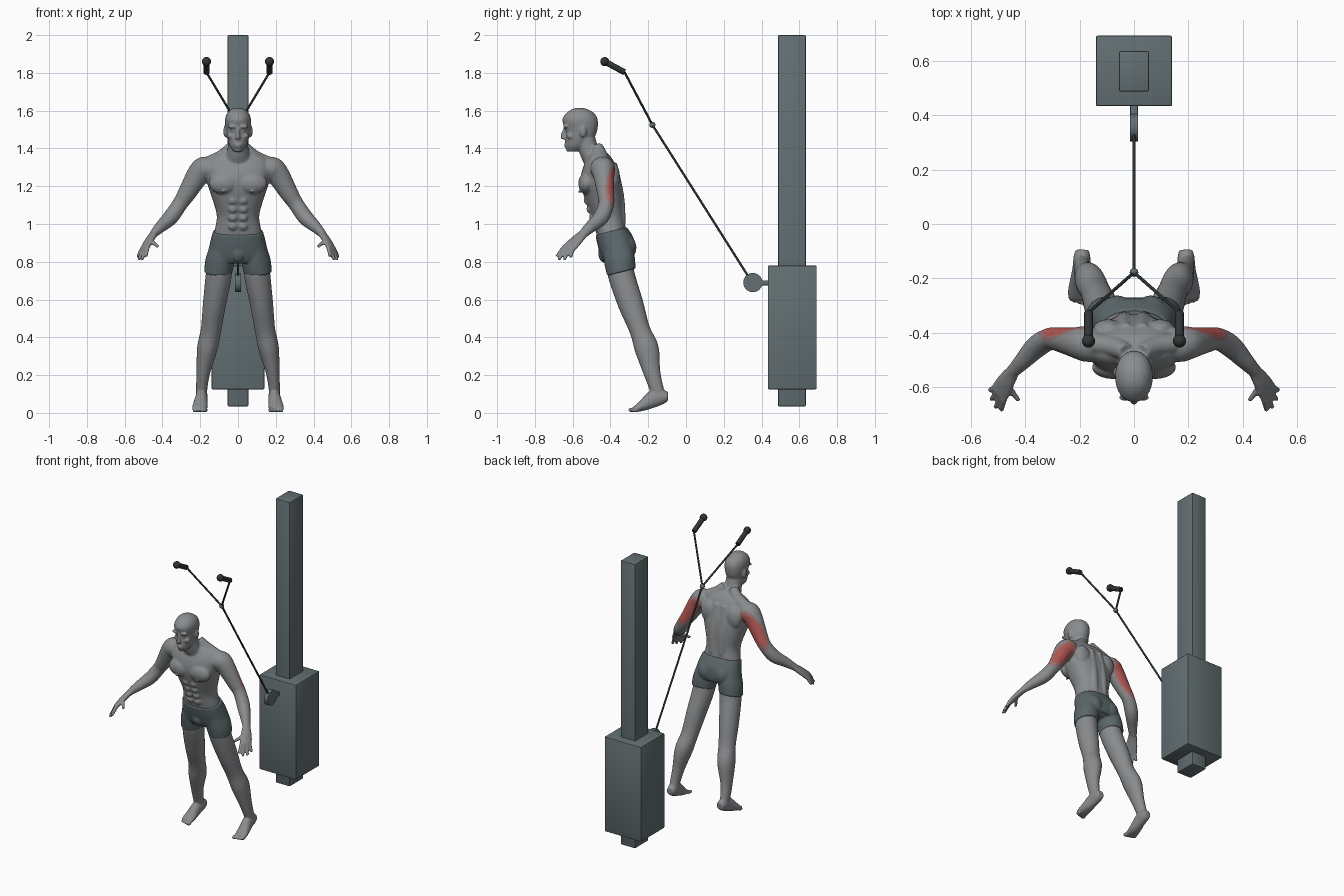
import bpy, bmesh, math
from mathutils import Vector, Matrix

if "Cube" in bpy.data.objects:
    bpy.data.objects.remove(bpy.data.objects["Cube"])


def material(name, r, g, b):
    m = bpy.data.materials.new(name)
    m.use_nodes = True
    m.diffuse_color = (r, g, b, 1)
    m.node_tree.nodes["Principled BSDF"].inputs["Base Color"].default_value = (r, g, b, 1)
    return m


skin = material("grey skin", .25, .26, .27)
red = material("muscle red", .47, .10, .09)
faded_red = material("faded muscle red", .34, .17, .165)
cloth = material("shorts slate", .105, .135, .145)
steel = material("machine slate", .125, .16, .17)
cable_dark = material("cable dark", .025, .032, .032)
grip_dark = material("grip charcoal", .03, .035, .035)


def finish(name, bm, mats, smooth=None):
    bmesh.ops.recalc_face_normals(bm, faces=bm.faces)
    mesh = bpy.data.meshes.new(name)
    bm.to_mesh(mesh)
    bm.free()
    ob = bpy.data.objects.new(name, mesh)
    bpy.context.collection.objects.link(ob)
    for m in mats:
        mesh.materials.append(m)
    if smooth:
        bpy.ops.object.select_all(action='DESELECT')
        ob.select_set(True)
        bpy.context.view_layer.objects.active = ob
        bpy.ops.object.shade_smooth_by_angle(angle=math.radians(smooth))
    return ob


def spline(stations, steps=4):
    """Smooth curve through the stations, keeping the end points."""
    p = [Vector(s) for s in stations]
    p = [p[0]] + p + [p[-1]]
    out = []
    for a, b, c, d in zip(p, p[1:], p[2:], p[3:]):
        for i in range(steps):
            t = i / steps
            out.append(b + (c - a) * t / 2 + (a * 2 - b * 5 + c * 4 - d) * t * t / 2
                       + (b * 3 - a - c * 3 + d) * t ** 3 / 2)
    return out + [p[-1]]


def loft(bm, stations, side=1, ref=(1, 0, 0), normal=None, power=2, n=28):
    """Closed tube through stations of x, y, z, width radius, depth radius."""
    pts = spline(stations)
    pos = [Vector((s[0] * side, s[1], s[2])) for s in pts]
    ref = Vector((ref[0] * side, ref[1], ref[2]))
    rings = []
    for i, c in enumerate(pos):
        t = Vector(normal) if normal else pos[min(i + 1, len(pos) - 1)] - pos[max(i - 1, 0)]
        t.normalize()
        u = (ref - t * ref.dot(t)).normalized()
        v = t.cross(u)
        ring = []
        for k in range(n):
            a = math.tau * k / n
            cx, cy = math.cos(a), math.sin(a)
            x = math.copysign(abs(cx) ** (2 / power), cx) * pts[i][3]
            y = math.copysign(abs(cy) ** (2 / power), cy) * pts[i][4]
            ring.append(bm.verts.new(c + u * x + v * y))
        rings.append(ring)
    for lo, hi in zip(rings, rings[1:]):
        for k in range(n):
            j = (k + 1) % n
            bm.faces.new((lo[k], lo[j], hi[j], hi[k]))
    bm.faces.new(rings[0][::-1])
    bm.faces.new(rings[-1])


def blob(bm, centre, radii, side=1):
    c = Vector((centre[0] * side, centre[1], centre[2]))
    m = Matrix.Translation(c) @ Matrix.Diagonal((*radii, 1))
    bmesh.ops.create_uvsphere(bm, u_segments=20, v_segments=12, radius=1, matrix=m)


def fuse(ob, voxel, rounds):
    """Merge overlapping volumes into one smooth skin."""
    r = ob.modifiers.new("fuse", 'REMESH')
    r.mode, r.voxel_size = 'VOXEL', voxel
    s = ob.modifiers.new("soften", 'SMOOTH')
    s.factor, s.iterations = .5, rounds
    dg = bpy.context.evaluated_depsgraph_get()
    mesh = bpy.data.meshes.new_from_object(ob.evaluated_get(dg))
    ob.modifiers.clear()
    mats = list(ob.data.materials)
    ob.data = mesh
    mesh.materials.clear()
    for m in mats:
        mesh.materials.append(m)
    for p in mesh.polygons:
        p.use_smooth = True
        p.material_index = 0
    return mesh


# ---- figure: torso, neck and head as horizontal sections (z, half width, front, back)
def sections(bm, rows, power):
    loft(bm, [(0, (f + b) / 2, z, w, (b - f) / 2) for z, w, f, b in rows],
         normal=(0, 0, 1), power=power, n=40)


bm = bmesh.new()
sections(bm, [(.82, .14, -.44, -.29), (.95, .126, -.475, -.315), (1.04, .112, -.5, -.327),
              (1.13, .135, -.535, -.332), (1.2, .158, -.555, -.34), (1.25, .168, -.557, -.352),
              (1.3, .172, -.545, -.368), (1.345, .15, -.525, -.39), (1.375, .1, -.51, -.415),
              (1.39, .06, -.5, -.44)], 2.3)
sections(bm, [(1.383, .022, -.62, -.575), (1.41, .043, -.636, -.53), (1.45, .056, -.64, -.49),
              (1.495, .064, -.638, -.47), (1.55, .069, -.655, -.467), (1.585, .058, -.635, -.485),
              (1.607, .036, -.605, -.52), (1.615, .012, -.58, -.545)], 2.1)
loft(bm, [(0, -.53, 1.45, .052, .05), (0, -.51, 1.38, .058, .053), (0, -.465, 1.31, .085, .06)])

# Face: nose, lips and chin
loft(bm, [(0, -.638, 1.505, .008, .012), (0, -.65, 1.47, .01, .014), (0, -.65, 1.45, .015, .014)])
blob(bm, (0, -.635, 1.42), (.022, .012, .006))
blob(bm, (0, -.633, 1.408), (.019, .011, .006))
blob(bm, (0, -.622, 1.393), (.02, .013, .012))

for s in (1, -1):
    # Brow, eye, cheek and ear
    blob(bm, (.028, -.637, 1.515), (.03, .014, .009), s)
    blob(bm, (.027, -.626, 1.495), (.012, .012, .009), s)
    blob(bm, (.037, -.612, 1.465), (.02, .02, .016), s)
    blob(bm, (.067, -.545, 1.49), (.011, .018, .032), s)
    # Chest, abdomen and back muscles
    blob(bm, (.075, -.527, 1.215), (.08, .043, .058), s)
    blob(bm, (.075, -.565, 1.17), (.008, .008, .006), s)
    for k in range(4):
        z = 1.125 - k * .045
        blob(bm, (.027, -.521 + k * .014, z), (.025, .02, .024), s)
    blob(bm, (.095, -.385, 1.25), (.055, .035, .075), s)
    loft(bm, [(.03, -.385, 1.32, .022, .02), (.035, -.352, 1.15, .026, .024),
              (.035, -.342, 1.0, .025, .023)], s)
    loft(bm, [(.03, -.47, 1.41, .03, .03), (.08, -.45, 1.35, .04, .045), (.15, -.44, 1.31, .04, .05)],
         s, ref=(0, 1, 0))
    # Arm
    loft(bm, [(.14, -.45, 1.295, .06, .055), (.18, -.44, 1.29, .065, .066),
              (.215, -.435, 1.255, .056, .06), (.272, -.425, 1.16, .045, .048),
              (.308, -.422, 1.105, .041, .041), (.357, -.45, 1.035, .042, .041),
              (.41, -.505, .985, .032, .031), (.447, -.543, .948, .025, .021)],
         s, ref=(0, 1, 0))
    # Hand with four fingers and a thumb
    across = (-.45, -.85, .1)
    loft(bm, [(.44, -.535, .957, .024, .02), (.472, -.583, .91, .037, .018),
              (.496, -.624, .868, .042, .015)], s, ref=across)
    for knuckle, tip in (((.478, -.645, .879), (.487, -.685, .828)),
                         ((.489, -.632, .873), (.509, -.675, .81)),
                         ((.501, -.617, .867), (.525, -.646, .81)),
                         ((.512, -.602, .861), (.532, -.611, .822)),
                         ((.463, -.595, .913), (.423, -.65, .88))):
        loft(bm, [(*knuckle, .012, .012), (*tip, .009, .009)], s, ref=across, n=12)
    # Leg
    loft(bm, [(.09, -.365, .86, .065, .075), (.102, -.342, .73, .069, .071),
              (.125, -.292, .575, .061, .067), (.143, -.245, .44, .054, .055),
              (.163, -.208, .34, .054, .064), (.183, -.182, .22, .037, .046),
              (.192, -.156, .13, .03, .037), (.192, -.138, .08, .028, .035)], s)
    # Foot with toes
    loft(bm, [(.19, -.095, .085, .024, .024), (.191, -.12, .085, .031, .037),
              (.194, -.17, .075, .033, .046), (.199, -.215, .047, .038, .034),
              (.203, -.255, .026, .041, .021), (.204, -.277, .017, .036, .013)], s)
    for k in range(5):
        r = .013 if k == 0 else .0085
        blob(bm, (.173 + k * .0145, -.287 + k * .005, .003 + r), (r, .02, r), s)

figure = finish("figure_body", bm, [skin, red, faded_red])
mesh = fuse(figure, .006, 4)

# Red marks the back of each upper arm, fading at its rim
start, along = Vector((.255, -.375, 1.21)), Vector((.65, -.08, -.75)).normalized()
for p in mesh.polygons:
    d = Vector((abs(p.center.x), p.center.y, p.center.z)) - start
    t = d.dot(along)
    reach = math.hypot(t / .15, (d - along * t).length / .062)
    if reach < 1:
        p.material_index = 1 if reach < .78 else 2

# ---- shorts, cut square to the leaning body
bm = bmesh.new()
lean = (0, -.26, 1)
loft(bm, [(0, -.396, .962, .132, .086), (0, -.371, .9, .148, .097),
          (0, -.357, .84, .16, .09), (0, -.35, .81, .15, .078)], normal=lean, power=2.3, n=40)
for s in (1, -1):
    loft(bm, [(.085, -.365, .88, .066, .08), (.095, -.352, .81, .078, .083),
              (.104, -.342, .745, .075, .078)], s, normal=lean)
    blob(bm, (.062, -.335, .875), (.066, .073, .075), s)
blob(bm, (0, -.43, .845), (.04, .035, .05))
fuse(finish("shorts", bm, [cloth]), .006, 3)


# ---- cable machine
def box(name, x, y0, y1, z0, z1, bevel):
    bm = bmesh.new()
    m = Matrix.Translation((0, (y0 + y1) / 2, (z0 + z1) / 2)) @ Matrix.Diagonal((x * 2, y1 - y0, z1 - z0, 1))
    bmesh.ops.create_cube(bm, size=1, matrix=m)
    bmesh.ops.bevel(bm, geom=bm.edges[:], offset=bevel, segments=2, affect='EDGES', profile=.5)
    finish(name, bm, [steel], 30)


def rod(name, a, b, radius, mat, sides=16):
    a, b = Vector(a), Vector(b)
    bm = bmesh.new()
    turn = (b - a).to_track_quat('Z', 'Y').to_matrix().to_4x4()
    bmesh.ops.create_cone(bm, cap_ends=True, segments=sides, radius1=radius, radius2=radius,
                          depth=(b - a).length, matrix=Matrix.Translation((a + b) / 2) @ turn)
    finish(name, bm, [mat], 40)


def ball(name, centre, radius, mat):
    bm = bmesh.new()
    blob(bm, centre, (radius,) * 3)
    finish(name, bm, [mat], 60)


box("post", .055, .487, .635, .035, 2, .006)
box("weight_housing", .14, .433, .692, .125, .78, .006)
box("pulley_bracket", .014, .35, .44, .675, .702, .003)
rod("pulley_wheel", (-.015, .354, .69), (.015, .354, .69), .051, steel, 32)

# Cable splits at a joint into two straps with grips
joint = (0, -.178, 1.525)
rod("main_cable", (0, .325, .73), joint, .006, cable_dark)
ball("cable_joint", joint, .016, steel)
for s, label in ((1, "left"), (-1, "right")):
    low, high = (s * .167, -.325, 1.803), (s * .167, -.43, 1.86)
    rod(label + "_strap", joint, low, .006, cable_dark)
    rod(label + "_grip", low, high, .016, grip_dark, 20)
    ball(label + "_grip_knob", high, .024, grip_dark)
